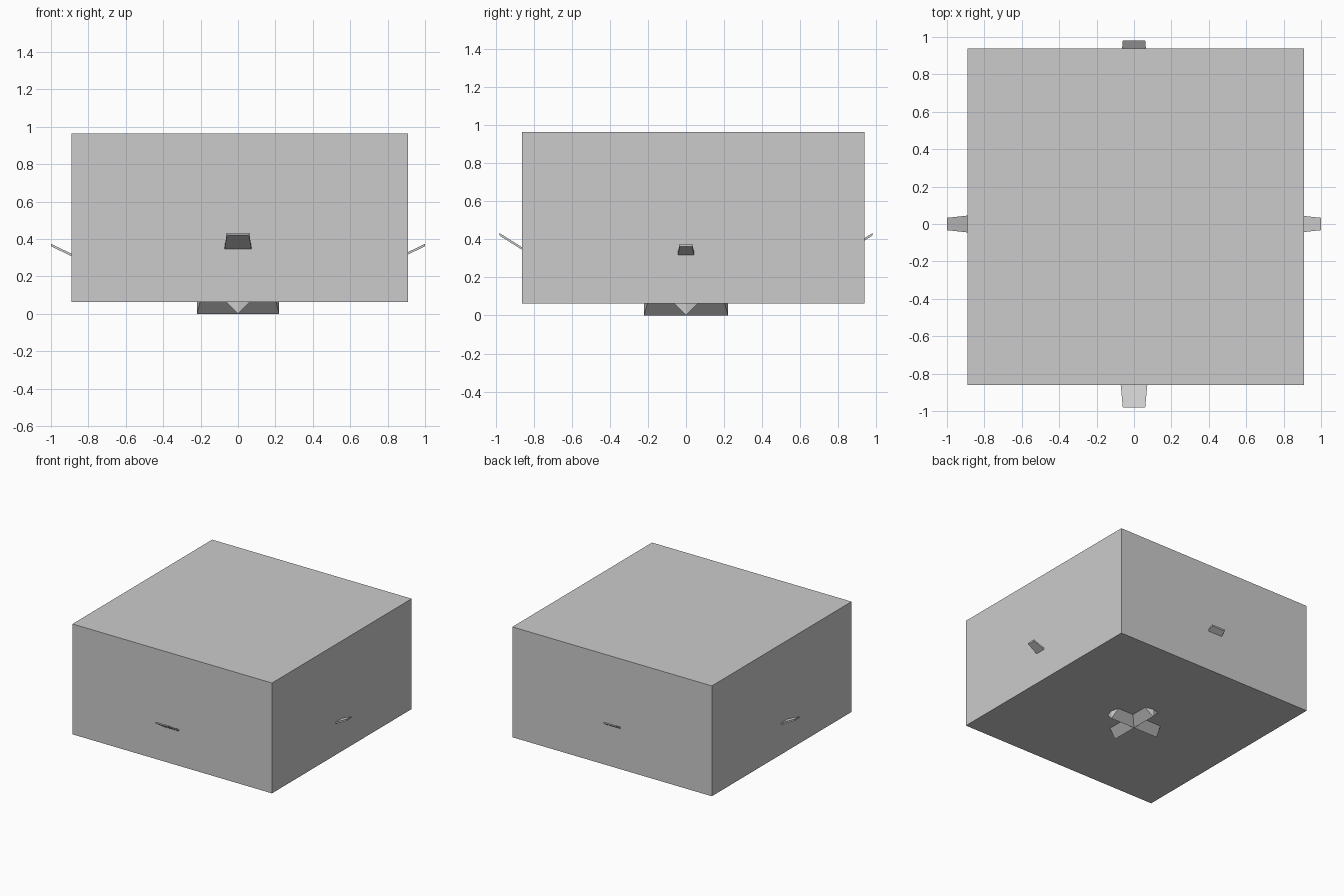
import bpy, bmesh, math

if "Cube" in bpy.data.objects:
    bpy.data.objects.remove(bpy.data.objects["Cube"])


def make_object(name, verts, faces):
    mesh = bpy.data.meshes.new(name)
    mesh.from_pydata(verts, [], faces)
    bm = bmesh.new()
    bm.from_mesh(mesh)
    bmesh.ops.recalc_face_normals(bm, faces=bm.faces)
    bm.to_mesh(mesh)
    bm.free()
    obj = bpy.data.objects.new(name, mesh)
    bpy.context.collection.objects.link(obj)
    return obj


def foot(name, angle):
    # keeled arm lying on the ground, its outer end folding upward
    top = 0.075
    w = 0.075
    verts = [(0, 0, 0), (0, w, top), (0, -w, top),
             (0.22, 0, 0), (0.22, 0, top), (0.2, w, top), (0.2, -w, top)]
    faces = [(0, 3, 5, 1), (0, 2, 6, 3), (3, 4, 5), (3, 6, 4),
             (1, 5, 4, 6, 2), (0, 1, 2)]
    make_object(name, verts, faces).rotation_euler.z = angle


def leaf(name, angle, path):
    # thin tapered blade; path holds (distance, underside height, half width)
    thick = 0.013
    verts, faces = [], []
    for r, z, w in path:
        verts += [(r, -w, z), (r, w, z), (r, w, z + thick), (r, -w, z + thick)]
    for i in range(len(path) - 1):
        a = i * 4
        for k in range(4):
            n = (k + 1) % 4
            faces.append((a + k, a + n, a + 4 + n, a + 4 + k))
    e = len(verts)
    faces += [(0, 1, 2, 3), (e - 4, e - 3, e - 2, e - 1)]
    make_object(name, verts, faces).rotation_euler.z = angle


# Main block
bpy.ops.mesh.primitive_cube_add(size=1, location=(0.01, 0.038, 0.513))
block = bpy.context.object
block.name = "block"
block.scale = (1.8, 1.8, 0.9)

# Four feet and the leaves that rise through the block
side_path = [(0.2, 0.075, 0.07), (0.55, 0.15, 0.065), (0.88, 0.303, 0.046), (1.0, 0.361, 0.033)]
front_path = [(0.2, 0.075, 0.07), (0.55, 0.16, 0.08), (0.85, 0.338, 0.072), (0.98, 0.42, 0.06)]
for i, side in enumerate(("right", "back", "left", "front")):
    angle = i * math.pi / 2
    foot(side + "_foot", angle)
    leaf(side + "_leaf", angle, front_path if i % 2 else side_path)
